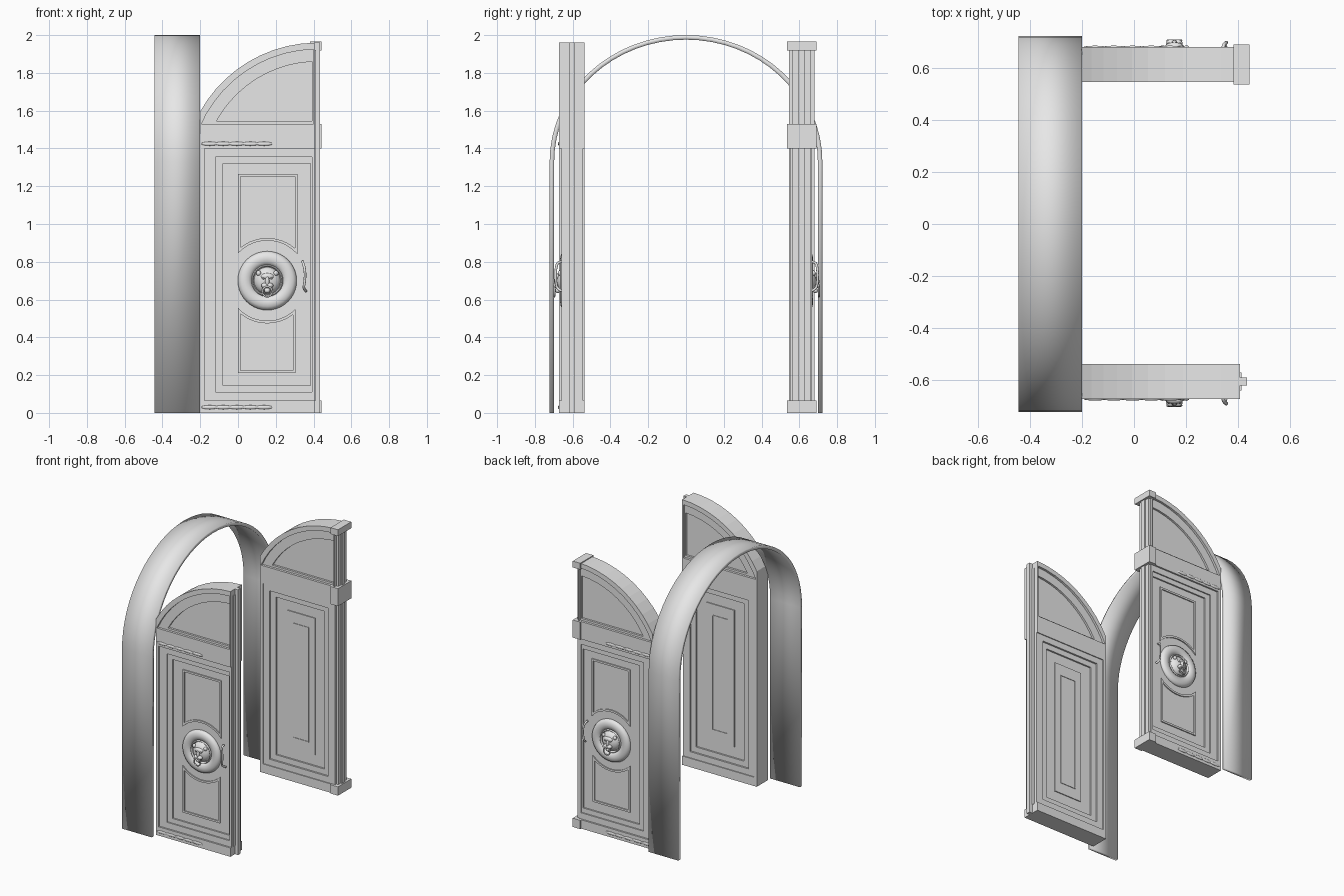
import bpy, bmesh, math
from mathutils import Vector, Matrix

if "Cube" in bpy.data.objects:
    bpy.data.objects.remove(bpy.data.objects["Cube"])

stone = bpy.data.materials.new("light_grey")
stone.diffuse_color = (0.8, 0.8, 0.8, 1)
stone.use_nodes = True
stone.node_tree.nodes["Principled BSDF"].inputs["Base Color"].default_value = stone.diffuse_color
PI = math.pi


def finish(name, bm, smooth=None):
    bmesh.ops.recalc_face_normals(bm, faces=bm.faces)
    me = bpy.data.meshes.new(name)
    bm.to_mesh(me)
    bm.free()
    ob = bpy.data.objects.new(name, me)
    bpy.context.collection.objects.link(ob)
    me.materials.append(stone)
    if smooth:
        bpy.context.view_layer.objects.active = ob
        ob.select_set(True)
        bpy.ops.object.shade_smooth_by_angle(angle=math.radians(smooth))
        ob.select_set(False)
    return ob


def prism(name, pts, y0, y1):
    """Solid plate from an x-z outline."""
    bm = bmesh.new()
    a, b = ([bm.verts.new((x, y, z)) for x, z in pts] for y in (y0, y1))
    bm.faces.new(a)
    bm.faces.new(b)
    for i in range(len(pts)):
        j = (i + 1) % len(pts)
        bm.faces.new((a[i], a[j], b[j], b[i]))
    return finish(name, bm)


def frame(name, outer, inner, y0, y1):
    """Open frame between two x-z outlines with equal point counts."""
    bm = bmesh.new()
    loops = [[bm.verts.new((x, y, z)) for x, z in pts]
             for pts, y in ((outer, y0), (outer, y1), (inner, y1), (inner, y0))]
    n = len(outer)
    for k in range(4):
        p, q = loops[k], loops[(k + 1) % 4]
        for i in range(n):
            j = (i + 1) % n
            bm.faces.new((p[i], p[j], q[j], q[i]))
    return finish(name, bm)


def rect(x0, x1, z0, z1):
    return [(x0, z0), (x1, z0), (x1, z1), (x0, z1)]


def box(name, x0, x1, y0, y1, z0, z1):
    return prism(name, rect(x0, x1, z0, z1), y0, y1)


def ball(name, center, size, seg=20):
    bm = bmesh.new()
    bmesh.ops.create_uvsphere(bm, u_segments=seg, v_segments=seg // 2, radius=1,
                              matrix=Matrix.Translation(center) @ Matrix.Diagonal((*size, 1)))
    return finish(name, bm, 60)


def torus(name, c, R, rx, ry, seg=40, sec=12):
    """Ring around the y axis; rx radial and ry depth half sizes."""
    bm = bmesh.new()
    rows = []
    for i in range(seg):
        a = 2 * PI * i / seg
        row = []
        for k in range(sec):
            t = 2 * PI * k / sec
            r = R + rx * math.cos(t)
            row.append(bm.verts.new((c[0] + r * math.cos(a), c[1] + ry * math.sin(t), c[2] + r * math.sin(a))))
        rows.append(row)
    for i in range(seg):
        p, q = rows[i], rows[(i + 1) % seg]
        for k in range(sec):
            m = (k + 1) % sec
            bm.faces.new((p[k], p[m], q[m], q[k]))
    return finish(name, bm, 60)


def tube(name, pts, r):
    cu = bpy.data.curves.new(name, 'CURVE')
    cu.dimensions = '3D'
    cu.bevel_depth, cu.bevel_resolution, cu.use_fill_caps = r, 2, True
    sp = cu.splines.new('NURBS')
    sp.points.add(len(pts) - 1)
    for p, co in zip(sp.points, pts):
        p.co = (*co, 1)
    sp.use_endpoint_u, sp.order_u = True, 3
    cu.materials.append(stone)
    ob = bpy.data.objects.new(name, cu)
    bpy.context.collection.objects.link(ob)


def lunette(R, xr, zb, xl=None):
    """Quarter-arch outline above the middle rail."""
    cx, cz = 0.42, 1.25
    a0 = PI - (math.acos((cx - xl) / R) if xl is not None else math.asin((zb - cz) / R))
    a1 = math.acos((xr - cx) / R)
    arc = [(cx + R * math.cos(a0 + (a1 - a0) * i / 10), cz + R * math.sin(a0 + (a1 - a0) * i / 10))
           for i in range(11)]
    return [(xr, zb), (xl if xl is not None else (xr + arc[0][0]) / 2, zb)] + arc


def arc_panel(x0, x1, z, R, up):
    """Rectangle whose edge next to the rosette is cut to an arc."""
    cx, cz, s = 0.155, 0.70, (1 if up else -1)
    pts = [(x1, z), (x0, z)]
    for i in range(13):
        x = x0 + (x1 - x0) * i / 12
        pts.append((x, cz + s * math.sqrt(R * R - (x - cx) ** 2)))
    return pts


# Arched surround
bm = bmesh.new()
path = [(-1, 0, 0)]
for i in range(33):
    a = PI - PI * i / 32
    path.append((math.cos(a), math.sin(a), 1.33))
path.append((1, 0, 0))
rows = []
for c, s, base in path:
    rows.append([bm.verts.new((x, c * (0.722 - t), base + s * (0.67 - t)))
                 for x, t in ((-0.443, 0), (-0.2, 0), (-0.2, 0.024), (-0.443, 0.024))])
for p, q in zip(rows, rows[1:]):
    for k in range(4):
        m = (k + 1) % 4
        bm.faces.new((p[k], p[m], q[m], q[k]))
bm.faces.new(rows[0])
bm.faces.new(rows[-1])
arch = finish("arched_surround", bm)
for p in arch.data.polygons:
    p.use_smooth = True

XL, XR = -0.202, 0.408
FULL = 0.067


def door(tag, cy, s):
    """One door leaf; s is the outward y direction."""
    Y = lambda d: cy + s * d
    # Core slab, rails and hinge edge
    lun = lunette(0.71, XR, 1.53, XL)
    prism(tag + "_core", [(XL, 0), (XR, 0)] + [lun[0]] + lun[:1:-1], cy - 0.035, cy + 0.035)
    for nm, z0, z1 in (("bottom_rail", 0, 0.065), ("middle_rail", 1.4, 1.53)):
        box(f"{tag}_{nm}", XL, XR, cy - FULL, cy + FULL, z0, z1)
    box(tag + "_hinge_edge", XL, -0.178, cy - FULL, cy + FULL, 0.065, 1.4)
    # Arched top: deep outer rim and a stepped moulding on both faces
    l1, l2 = lunette(0.675, 0.399, 1.512), lunette(0.61, 0.392, 1.545)
    frame(tag + "_arch_rim", lun, l1, cy - FULL, cy + FULL)
    frame(tag + "_arch_moulding", l1, l2, cy - 0.05, cy + 0.05)
    # Outer face: nested frames
    a, b, c = rect(-0.178, XR, 0.065, 1.4), rect(-0.12, 0.392, 0.11, 1.355), rect(-0.08, 0.383, 0.145, 1.32)
    frame(tag + "_outer_frame", a, b, Y(0.03), Y(0.055))
    frame(tag + "_outer_moulding", b, c, Y(0.03), Y(0.046))
    # Outer face: two panels cut around the rosette
    for nm, z, up, k in (("upper", 1.265, True, -1), ("lower", 0.21, False, 1)):
        frame(f"{tag}_{nm}_panel_moulding", arc_panel(0, 0.315 if up else 0.305, z, 0.212, up),
              arc_panel(0.014, 0.301 if up else 0.291, z + 0.014 * k, 0.226, up), Y(0.03), Y(0.043))
    # Inner face: nested frames and raised centre panel
    a2, b2, c2 = rect(-0.178, XR, 0.065, 1.4), rect(-0.13, 0.35, 0.11, 1.355), rect(-0.085, 0.31, 0.15, 1.315)
    frame(tag + "_inner_frame", a2, b2, Y(-0.03), Y(-0.06))
    frame(tag + "_inner_moulding", b2, c2, Y(-0.03), Y(-0.047))
    prism(tag + "_inner_panel", rect(0, 0.23, 0.23, 1.24), Y(-0.03), Y(-0.042))
    frame(tag + "_inner_panel_border", rect(0.05, 0.18, 0.31, 1.16), rect(0.056, 0.174, 0.316, 1.154),
          Y(-0.04), Y(-0.046))
    # Rosette ring and animal-head knocker
    cx, cz = 0.155, 0.70
    torus(tag + "_rosette", (cx, Y(0.035), cz), 0.118, 0.038, 0.026)
    torus(tag + "_rosette_lip", (cx, Y(0.04), cz), 0.079, 0.006, 0.016)
    ball(tag + "_head", (cx, Y(0.035), cz), (0.07, 0.045, 0.072), 28)
    ball(tag + "_brow", (cx, Y(0.07), cz + 0.022), (0.034, 0.016, 0.018))
    ball(tag + "_nose", (cx, Y(0.08), cz - 0.004), (0.011, 0.014, 0.028))
    ball(tag + "_chin", (cx, Y(0.073), cz - 0.052), (0.016, 0.014, 0.014))
    for k in (-1, 1):
        ball(tag + "_muzzle", (cx + k * 0.014, Y(0.079), cz - 0.026), (0.018, 0.018, 0.014))
        ball(tag + "_ear", (cx + k * 0.046, Y(0.062), cz + 0.04), (0.013, 0.012, 0.014))
        ball(tag + "_eye", (cx + k * 0.021, Y(0.08), cz + 0.012), (0.007, 0.006, 0.005), 12)
    torus(tag + "_knocker_ring", (cx, Y(0.092), cz - 0.058), 0.026, 0.005, 0.005, 24, 8)
    # Pull handle
    tube(tag + "_handle", [(0.342, Y(0.05), 0.80), (0.342, Y(0.075), 0.80), (0.355, Y(0.085), 0.76),
                           (0.355, Y(0.085), 0.70), (0.345, Y(0.078), 0.655), (0.36, Y(0.05), 0.645)], 0.007)
    # Flat carved ornaments on the rails
    for z in (1.425, 0.03):
        for i in range(5):
            ball(tag + "_rail_ornament", (-0.15 + i * 0.072, Y(FULL), z), (0.045, 0.006, 0.011), 12)


door("front_door", -0.605, -1)
door("back_door", 0.612, 1)

# Meeting edge tongue on the front leaf
box("front_door_tongue", XR, 0.434, -0.62, -0.59, 0, 1.96)
box("front_door_tongue_step", XR, 0.412, -0.64, -0.57, 0.065, 1.92)

# Meeting strip with three blocks on the back leaf
box("back_door_strip", 0.395, 0.425, 0.565, 0.66, 0, 1.95)
box("back_door_bead", 0.42, 0.434, 0.594, 0.63, 0, 1.95)
for nm, z0, z1 in (("base", 0, 0.065), ("middle", 1.4, 1.53), ("cap", 1.918, 1.965)):
    box(f"back_door_{nm}_block", 0.382, 0.443, 0.535, 0.69, z0, z1)
